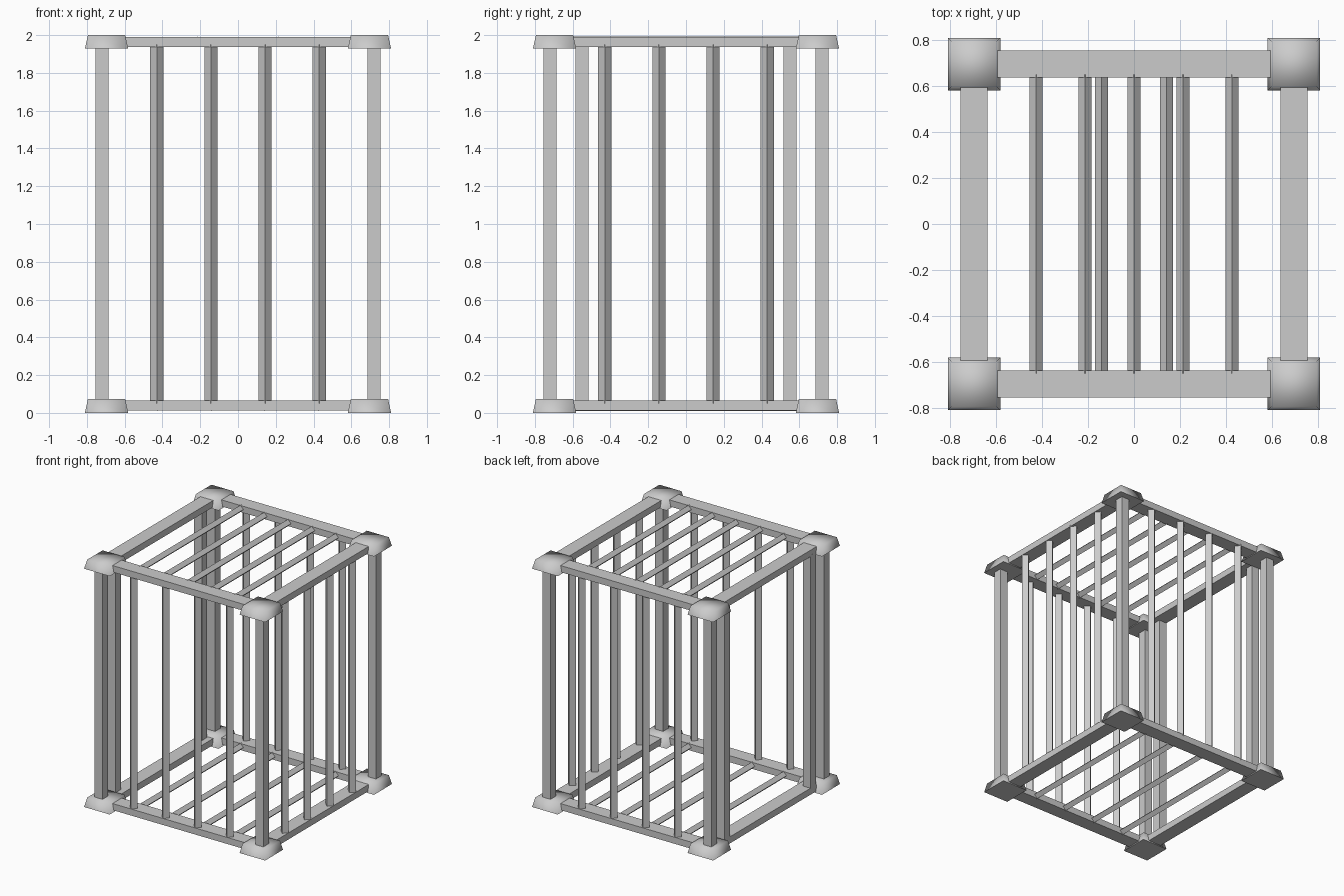
import bpy, bmesh
from math import radians, sqrt
from mathutils import Matrix

if "Cube" in bpy.data.objects:
    bpy.data.objects.remove(bpy.data.objects["Cube"])


def box(name, size, loc, taper=0.0, diamond=None):
    """Box with optional narrower top, or turned 45 degrees about its long axis."""
    bm = bmesh.new()
    bmesh.ops.create_cube(bm, size=1)
    bmesh.ops.scale(bm, vec=size, verts=bm.verts)
    if taper:
        for v in bm.verts:
            if v.co.z > 0:
                v.co.x -= taper if v.co.x > 0 else -taper
                v.co.y -= taper if v.co.y > 0 else -taper
    if diamond:
        bmesh.ops.rotate(bm, verts=bm.verts, cent=(0, 0, 0),
                         matrix=Matrix.Rotation(radians(45), 3, diamond))
    if taper:
        for f in bm.faces:
            f.smooth = f.normal.z > -0.9
        for e in bm.edges:
            if all(v.co.z < 0 for v in e.verts):
                e.smooth = False
    mesh = bpy.data.meshes.new(name)
    bm.to_mesh(mesh)
    bm.free()
    ob = bpy.data.objects.new(name, mesh)
    ob.location = loc
    bpy.context.collection.objects.link(ob)
    return ob


POST, EDGE = 0.07, 0.72        # post width and centre line of posts and bars
CAP = 0.696                    # centre line of caps and rails
BAR = 0.07 / sqrt(2)           # wall bar side (diagonal 0.07)
SLAT = 0.056 / sqrt(2)         # floor and roof bar side
LEVELS = {"bottom": (0.0375, 0.038), "top": (1.9645, 1.964)}

# Corner posts and tapered caps
for sx in (-1, 1):
    for sy in (-1, 1):
        box("corner_post", (POST, POST, 1.94), (sx * EDGE, sy * EDGE, 1.0))
        for level, (cap_z, _) in LEVELS.items():
            box(level + "_corner_cap", (0.229, 0.229, 0.074 if level == "bottom" else 0.071),
                (sx * CAP, sy * CAP, cap_z), taper=0.016)

# Horizontal rails
for level, (_, z) in LEVELS.items():
    for s in (-1, 1):
        box(level + "_rail_x", (1.19, 0.116, 0.053), (0, s * CAP, z))
        box(level + "_rail_y", (0.116, 1.19, 0.053), (s * CAP, 0, z))

# Upright bars on front, back and right; the left side is open
for i in range(4):
    p = -0.43 + i * 0.86 / 3
    box("front_bar", (BAR, BAR, 1.9), (p, -EDGE, 1.0), diamond='Z')
    box("back_bar", (BAR, BAR, 1.9), (p, EDGE, 1.0), diamond='Z')
    box("right_bar", (BAR, BAR, 1.9), (EDGE, p, 1.0), diamond='Z')

# Door frame posts on the open left side
for s in (-1, 1):
    box("door_post", (POST, POST, 1.9), (-EDGE, s * 0.55, 1.0))

# Floor and roof bars
for level, count in (("bottom", 4), ("top", 5)):
    for i in range(count):
        x = -0.426 + i * 0.852 / (count - 1)
        box(level + "_bar", (SLAT, 1.3, SLAT), (x, 0, LEVELS[level][1]), diamond='Y')
